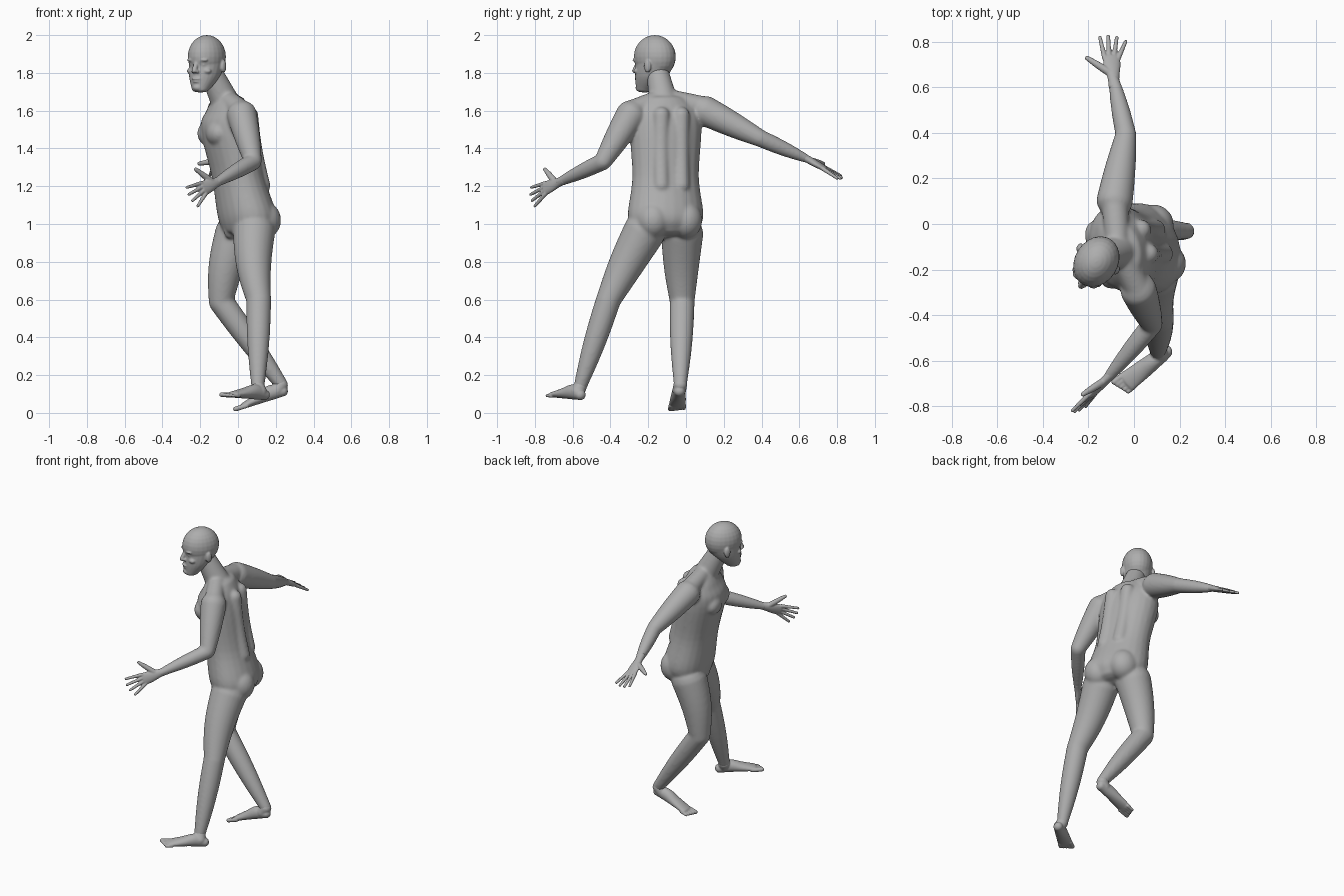
import bpy, bmesh, math
from mathutils import Vector, Matrix

if "Cube" in bpy.data.objects:
    bpy.data.objects.remove(bpy.data.objects["Cube"])

UP = Vector((0, 0, 1))

grey = (.42, .42, .42, 1)
skin = bpy.data.materials.new("plain grey")
skin.use_nodes = True
skin.diffuse_color = grey
skin.node_tree.nodes["Principled BSDF"].inputs["Base Color"].default_value = grey


def spline(rows, steps=5):
    """Catmull-Rom interpolation of (centre, width, depth) rows."""
    rows = [Vector((*centre, width, depth)) for centre, width, depth in rows]
    padded = [rows[0], *rows, rows[-1]]
    dense = []
    for before, start, end, after in zip(padded, padded[1:], padded[2:], padded[3:]):
        for k in range(steps):
            t = k / steps
            slope_in, slope_out = (end - before) / 2, (after - start) / 2
            bend = 3 * (end - start) - 2 * slope_in - slope_out
            twist = 2 * (start - end) + slope_in + slope_out
            dense.append(start + slope_in * t + bend * t ** 2 + twist * t ** 3)
    dense.append(rows[-1])
    return [(Vector(row[:3]), row[3], row[4]) for row in dense]


def loft(bm, rows, side, axis=None, cap=.9, sides=24):
    """Skin elliptical rings along dense (centre, width, depth) rows, with rounded ends."""
    rings = []

    def ring(centre, along, width, depth):
        u = (side - along * side.dot(along)).normalized()
        v = along.cross(u)
        angles = [math.tau * k / sides for k in range(sides)]
        rings.append([bm.verts.new(centre + u * width * math.cos(a) + v * depth * math.sin(a))
                      for a in angles])

    def dome(row, along, direction, angles):
        centre, width, depth = row
        for angle in angles:
            a = math.radians(angle)
            reach = direction * min(width, depth) * cap * math.sin(a)
            ring(centre + along * reach, along, width * math.cos(a), depth * math.cos(a))

    last = len(rows) - 1
    for i, row in enumerate(rows):
        path = rows[min(i + 1, last)][0] - rows[max(i - 1, 0)][0]
        along = axis or path.normalized()
        if i == 0:
            dome(row, along, -1, (85, 70, 45, 20))
        ring(row[0], along, row[1], row[2])
        if i == last:
            dome(row, along, 1, (20, 45, 70, 85))
    for low, high in zip(rings, rings[1:]):
        for k in range(sides):
            j = (k + 1) % sides
            bm.faces.new((low[k], low[j], high[j], high[k]))
    bm.faces.new(rings[0])
    bm.faces.new(rings[-1])


def bone(bm, start, end, thick, thin, bulge=0, bow=Vector()):
    """Tapered round limb; bulge swells its middle and bow shifts it."""
    rows = []
    for k in range(9):
        t = k / 8
        swell = math.sin(math.pi * t)
        radius = thick + (thin - thick) * t + bulge * swell
        rows.append((start.lerp(end, t) + bow * swell, radius, radius))
    loft(bm, rows, (end - start).orthogonal())


def blob(bm, centre, size, side, forward):
    """Ellipsoid sized along side, forward and up."""
    axes = Matrix((side * size[0], forward * size[1], UP * size[2])).transposed()
    bmesh.ops.create_uvsphere(bm, u_segments=24, v_segments=14, radius=1,
                              matrix=Matrix.Translation(centre) @ axes.to_4x4())


def finish(name, bm, voxel, relax):
    """Fuse the overlapping pieces into one smooth skin."""
    bmesh.ops.recalc_face_normals(bm, faces=bm.faces)
    mesh = bpy.data.meshes.new(name)
    bm.to_mesh(mesh)
    bm.free()
    part = bpy.data.objects.new(name, mesh)
    bpy.context.collection.objects.link(part)
    fuse = part.modifiers.new("fuse", 'REMESH')
    fuse.mode, fuse.voxel_size = 'VOXEL', voxel
    smooth = part.modifiers.new("relax", 'SMOOTH')
    smooth.factor, smooth.iterations = .5, relax
    evaluated = part.evaluated_get(bpy.context.evaluated_depsgraph_get())
    baked = bpy.data.meshes.new_from_object(evaluated)
    part.modifiers.clear()
    part.data = baked
    baked.materials.clear()
    baked.materials.append(skin)
    for face in baked.polygons:
        face.use_smooth = True
        face.material_index = 0


# Joints of the striding pose
left_arm = [Vector(p) for p in ((.02, -.29, 1.58), (.08, -.44, 1.33), (-.115, -.675, 1.22))]
right_arm = [Vector(p) for p in ((-.085, .1, 1.6), (-.035, .39, 1.455), (-.09, .64, 1.345))]
left_leg = [Vector(p) for p in ((.085, -.22, .96), (.11, -.41, .6), (.105, -.56, .14))]
right_leg = [Vector(p) for p in ((-.01, -.02, .95), (-.09, -.02, .59), (.23, -.03, .15))]
neck_base, skull_base = Vector((-.07, -.12, 1.65)), Vector((-.14, -.15, 1.8))

# Torso, chest turned toward -x, spine leaning forward from hips to chest
side, chest = Vector((.3, -.954, 0)), Vector((-.954, -.3, 0))


def spine(z):
    return Vector((.05 * math.cos(math.tau * (min(z, 1.5) - 1)), -.108, z))


body = bmesh.new()
loft(body, spline([(spine(z), width, depth) for z, width, depth in (
    (.97, .18, .13), (1.05, .205, .152), (1.25, .18, .135),
    (1.5, .195, .143), (1.6, .18, .11), (1.66, .12, .08))]), side, axis=UP, cap=.3)
for s in (-1, 1):
    blob(body, spine(1.48) + side * s * .075 + chest * .09, (.08, .055, .065), side, chest)
    blob(body, spine(1.02) + side * s * .09 - chest * .06, (.09, .095, .1), side, chest)
    back = side * s * .055 - chest * .1
    bone(body, spine(1.2) + back, spine(1.58) + back, .045, .045, bow=chest * .01)
blob(body, spine(.965) + chest * .09, (.035, .04, .045), side, chest)
bone(body, neck_base, skull_base, .076, .06)

# Limbs
for shoulder, elbow, wrist in (left_arm, right_arm):
    bone(body, neck_base + UP * .02, shoulder + UP * .015, .05, .06)
    bone(body, shoulder, elbow, .08, .047, .004)
    bone(body, elbow, wrist, .046, .023, .005)
for hip, knee, ankle in (left_leg, right_leg):
    bone(body, hip, knee, .112, .066, .004, chest * .015)
    bone(body, knee, ankle, .066, .035, .008)
finish("body", body, .008, 12)

# Head, turned further toward the front
face, ear_side = Vector((-.53, -.848, 0)), Vector((.848, -.53, 0))


def on_head(across, forward, z):
    return Vector((-.165, -.165, z)) + ear_side * across + face * forward


head = bmesh.new()


def feature(across, forward, z, *size):
    blob(head, on_head(across, forward, z), size, ear_side, face)


feature(0, 0, 1.885, .095, .117, .115)
loft(head, spline([(on_head(0, forward, z), width, depth) for z, forward, width, depth in (
    (1.71, .063, .045, .045), (1.78, .022, .08, .088), (1.86, -.004, .092, .108))]),
    ear_side, axis=UP, cap=.3)
bone(head, on_head(0, .1, 1.86), on_head(0, .126, 1.81), .012, .014)
feature(0, .108, 1.768, .026, .014, .006)
feature(0, .105, 1.754, .022, .014, .006)
feature(0, .098, 1.722, .024, .018, .017)
for s in (-1, 1):
    feature(s * .034, .094, 1.868, .03, .018, .009)
    feature(s * .034, .084, 1.843, .016, .017, .011)
    feature(s * .048, .078, 1.81, .026, .02, .016)
    feature(s * .013, .114, 1.807, .009, .013, .009)
    feature(s * .096, -.014, 1.835, .012, .02, .034)
finish("head", head, .005, 4)


def hand(name, wrist, middle_tip, thumb_side):
    """Palm, four fanned fingers and a thumb."""
    bm = bmesh.new()
    reach = Vector(middle_tip) - wrist
    along = reach.normalized()
    across = Vector(thumb_side)
    across = (across - along * across.dot(along)).normalized()
    loft(bm, spline([(wrist + reach * t, width, depth) for t, width, depth in (
        (-.2, .025, .023), (0, .026, .02), (.25, .036, .018), (.48, .04, .013))]), across, cap=.7)
    for i in range(4):
        root = wrist + reach * .45 + across * (.03 - .02 * i)
        tip = wrist + reach * (.96 - .03 * (i - 1) ** 2) + across * (.042 - .038 * i)
        bone(bm, root, tip, .0115, .008)
    bone(bm, wrist + reach * .12 + across * .014, wrist + along * .1 + across * .11, .017, .01, .002)
    finish(name, bm, .004, 3)


hand("left_hand", left_arm[-1], (-.265, -.828, 1.15), (-.66, -.36, .66))
hand("right_hand", right_arm[-1], (-.11, .832, 1.24), (-1, .2, .1))


def foot(name, ankle, heel, toe, inner):
    """Sole from heel to toe; inner is the sign of the big toe's side."""
    bm = bmesh.new()
    heel = Vector(heel)
    sole = Vector(toe) - heel
    across = sole.cross(UP).normalized() * inner
    lift = sole.cross(UP).cross(sole).normalized()
    loft(bm, spline([(heel + sole * t + lift * depth, width, depth) for t, width, depth in (
        (.1, .029, .028), (.3, .036, .04), (.55, .042, .028), (.8, .046, .016))]), across)
    bone(bm, ankle, heel + sole * .2 + lift * .04, .036, .036)
    for i in range(5):
        radius = .013 - .001 * i
        line = heel + across * (.034 - .018 * i) + lift * radius
        bone(bm, line + sole * .75, line + sole * (.95 - .018 * i), radius, radius)
    finish(name, bm, .005, 3)


foot("left_foot", left_leg[-1], (.165, -.54, .065), (-.08, -.73, .085), 1)
foot("right_foot", right_leg[-1], (.278, -.032, .098), (-.028, -.05, .003), -1)
